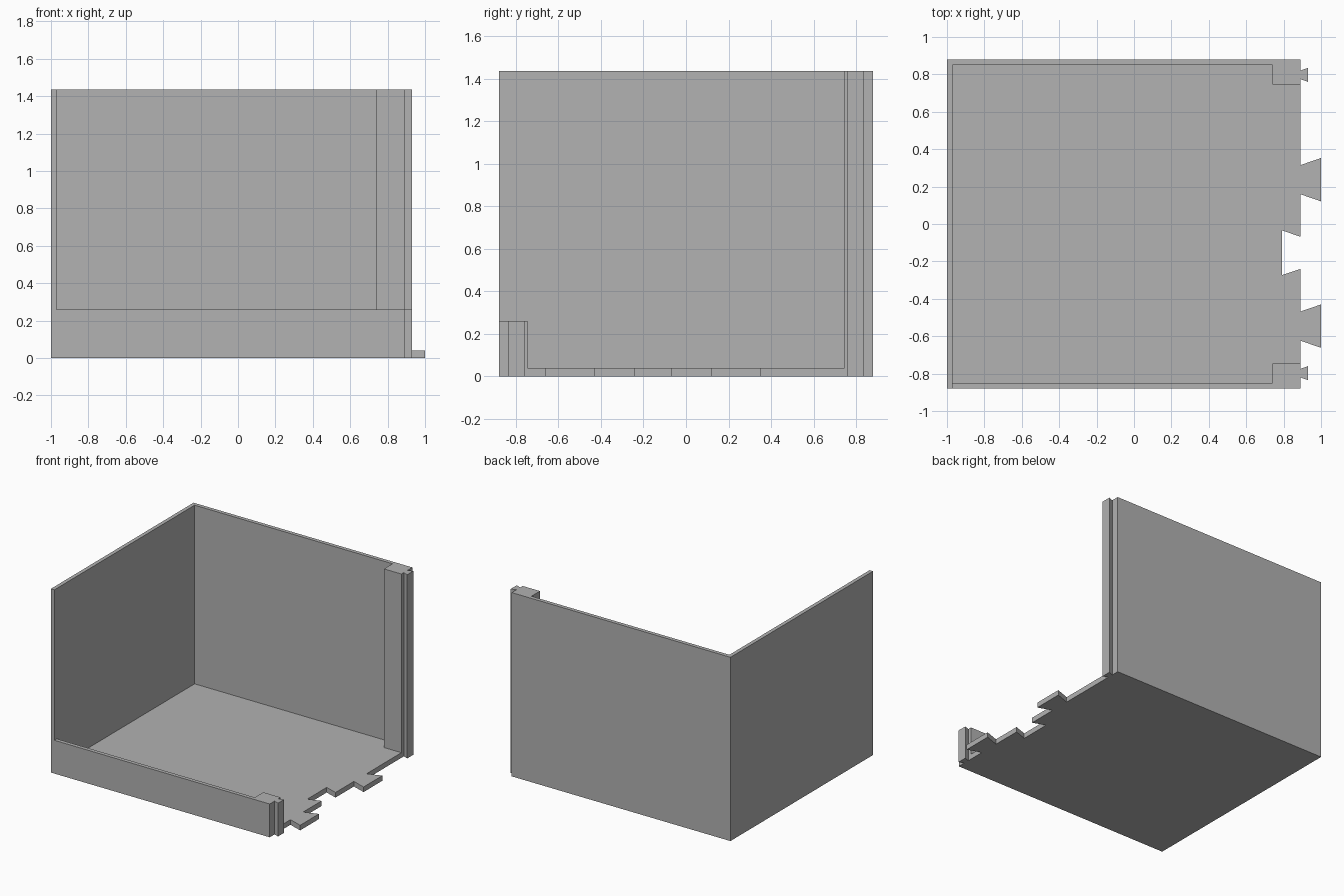
import bpy, bmesh

if "Cube" in bpy.data.objects:
    bpy.data.objects.remove(bpy.data.objects["Cube"])

W, D, H, LOW, T = 1.0, 0.88, 1.435, 0.26, 0.04   # left x, half depth, heights, floor thickness
EDGE, WALL = 0.89, 0.03                          # joining edge x, wall thickness

grey = bpy.data.materials.new("plain grey")
grey.diffuse_color = (0.445, 0.445, 0.445, 1)
grey.use_nodes = True
grey.node_tree.nodes["Principled BSDF"].inputs["Base Color"].default_value = grey.diffuse_color


def prism(name, outline, z0, z1, bottom=True):
    """Extrude a counter-clockwise outline from z0 to z1."""
    bm = bmesh.new()
    base = bm.faces.new([bm.verts.new((x, y, z0)) for x, y in outline])
    result = bmesh.ops.extrude_face_region(bm, geom=[base], use_keep_orig=True)
    for v in result["geom"]:
        if isinstance(v, bmesh.types.BMVert):
            v.co.z = z1
    bmesh.ops.recalc_face_normals(bm, faces=bm.faces[:])
    if not bottom:
        low = [f for f in bm.faces if all(abs(v.co.z - z0) < 1e-6 for v in f.verts)]
        bmesh.ops.delete(bm, geom=low, context='FACES_ONLY')
    mesh = bpy.data.meshes.new(name)
    bm.to_mesh(mesh)
    bm.free()
    mesh.materials.append(grey)
    obj = bpy.data.objects.new(name, mesh)
    bpy.context.collection.objects.link(obj)
    return obj


def dovetail(mid, neck, wide, tip):
    """Dovetail points in rising y; a tip left of the edge makes a socket."""
    return [(EDGE, mid - neck), (tip, mid - wide), (tip, mid + wide), (EDGE, mid + neck)]


post_tab = dovetail(0.7975, 0.023, 0.0375, 0.93)
mirrored_tab = [(x, -y) for x, y in reversed(post_tab)]

# Floor with interlocking tabs and one socket
floor = [(-W, -D), (EDGE, -D)]
floor += mirrored_tab
floor += dovetail(-0.546, 0.078, 0.116, 1.0)
floor += dovetail(-0.154, 0.086, 0.12, 0.79)
floor += dovetail(0.237, 0.078, 0.116, 1.0)
floor += post_tab
floor += [(EDGE, D), (-W, D)]
prism("floor", floor, 0, T)

# Tall left and back walls ending in the tall joint post
tall = [(-W, -D), (-W + WALL, -D), (-W + WALL, D - WALL), (0.74, D - WALL),
        (0.74, 0.745), (EDGE, 0.745)] + post_tab + [(EDGE, D), (-W, D)]
prism("left_and_back_walls", tall, T, H, bottom=False)

# Low front wall ending in the short joint post
low = [(-W + WALL, -D), (EDGE, -D)] + mirrored_tab
low += [(EDGE, -0.745), (0.74, -0.745), (0.74, -D + WALL), (-W + WALL, -D + WALL)]
prism("front_wall", low, T, LOW, bottom=False)
